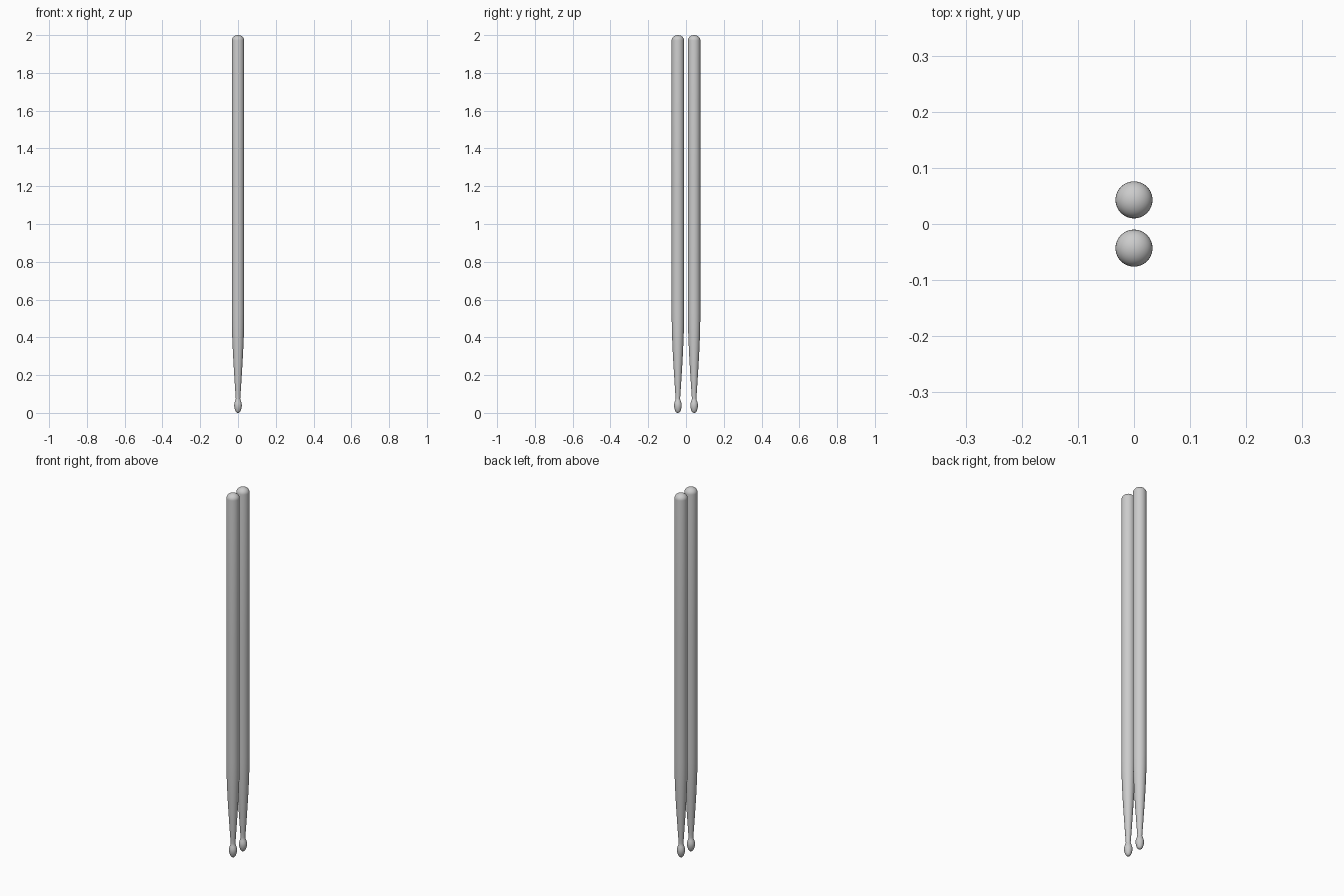
import bpy, bmesh, math

if "Cube" in bpy.data.objects:
    bpy.data.objects.remove(bpy.data.objects["Cube"])

SIDES = 40
R = 0.033  # shaft radius

# Profile (radius, height): acorn tip, neck, tapered shoulder, shaft
profile = [(0.0, 0.0), (0.006, 0.001), (0.011, 0.005), (0.015, 0.013), (0.019, 0.026),
           (0.0205, 0.038), (0.0195, 0.049), (0.016, 0.061), (0.0125, 0.070),
           (0.0118, 0.077), (0.0135, 0.10), (0.0175, 0.16), (0.0225, 0.24),
           (0.027, 0.32), (0.0305, 0.40), (0.0322, 0.46), (R, 0.53), (R, 1.20)]
# Rounded butt end
for i in range(9):
    a = math.radians(90 * i / 8)
    profile.append((R * math.cos(a) if i < 8 else 0.0, 1.972 + 0.028 * math.sin(a)))


def drumstick(name, y):
    bm = bmesh.new()
    verts = [bm.verts.new((r, 0, z)) for r, z in profile]
    edges = [bm.edges.new(pair) for pair in zip(verts, verts[1:])]
    bmesh.ops.spin(bm, geom=verts + edges, cent=(0, 0, 0), axis=(0, 0, 1),
                   angle=math.tau, steps=SIDES, use_merge=True)
    bmesh.ops.remove_doubles(bm, verts=bm.verts, dist=1e-5)
    bmesh.ops.recalc_face_normals(bm, faces=bm.faces)
    for f in bm.faces:
        f.smooth = True
    mesh = bpy.data.meshes.new(name)
    bm.to_mesh(mesh)
    bm.free()
    obj = bpy.data.objects.new(name, mesh)
    obj.location.y = y
    bpy.context.collection.objects.link(obj)


# Pair of sticks, side by side
drumstick("front_drumstick", -0.043)
drumstick("back_drumstick", 0.043)
